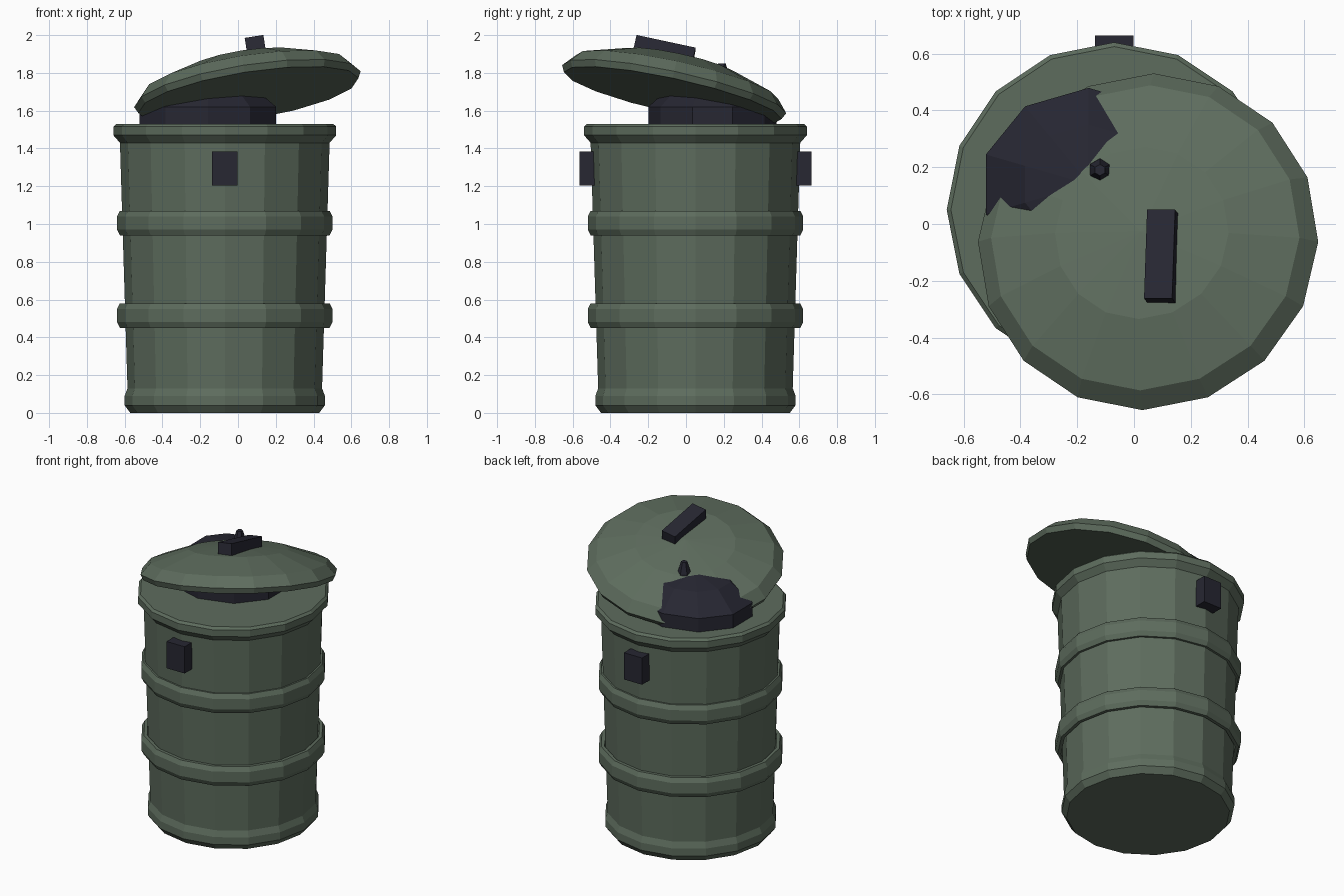
import bpy, bmesh, math
from mathutils import Matrix, Vector, Euler

if "Cube" in bpy.data.objects:
    bpy.data.objects.remove(bpy.data.objects["Cube"])

def material(name, rgb):
    m = bpy.data.materials.new(name)
    m.diffuse_color = (*rgb, 1)
    m.use_nodes = True
    m.node_tree.nodes["Principled BSDF"].inputs["Base Color"].default_value = m.diffuse_color
    return m

GREEN = material("dull green", (0.11, 0.15, 0.11))
DARK = material("dark bag grey", (0.02, 0.02, 0.032))

def finish(name, bm, mat, matrix):
    bmesh.ops.recalc_face_normals(bm, faces=bm.faces)
    me = bpy.data.meshes.new(name)
    bm.to_mesh(me)
    bm.free()
    me.materials.append(mat)
    ob = bpy.data.objects.new(name, me)
    ob.matrix_world = matrix
    bpy.context.collection.objects.link(ob)
    return ob

def lathe(name, profile, mat, matrix, n=16, closed=False):
    """Revolve (radius, z) points; open profiles are capped, closed ones form a ring."""
    bm = bmesh.new()
    rings = []
    for r, z in profile:
        if r == 0:
            rings.append([bm.verts.new((0, 0, z))] * n)
        else:
            rings.append([bm.verts.new((r * math.cos(2 * math.pi * i / n),
                                        r * math.sin(2 * math.pi * i / n), z)) for i in range(n)])
    pairs = list(zip(rings, rings[1:]))
    if closed:
        pairs.append((rings[-1], rings[0]))
    for a, b in pairs:
        for i in range(n):
            j = (i + 1) % n
            bm.faces.new(list(dict.fromkeys((a[i], a[j], b[j], b[i]))))
    if not closed:
        for ring, (r, z) in ((rings[0], profile[0]), (rings[-1], profile[-1])):
            if r > 0:
                bm.faces.new(ring)
    return finish(name, bm, mat, matrix)

def box(name, size, mat, matrix):
    bm = bmesh.new()
    bmesh.ops.create_cube(bm, size=1)
    bmesh.ops.scale(bm, vec=Vector(size), verts=bm.verts)
    return finish(name, bm, mat, matrix)

CAN = Matrix.Translation((-0.07, 0.05, 0))

# can body with foot and rolled rim
lathe("can_body", [(0.50, 0), (0.53, 0.04), (0.53, 0.09), (0.515, 0.13),
                   (0.555, 1.43), (0.59, 1.47), (0.59, 1.515), (0.575, 1.53)], GREEN, CAN)

# two raised hoops
for name, z in (("lower_hoop", 0.515), ("upper_hoop", 1.005)):
    lathe(name, [(0.534, -0.065), (0.555, -0.065), (0.57, -0.035), (0.57, 0.035),
                 (0.555, 0.065), (0.534, 0.065)], GREEN,
          CAN @ Matrix.Translation((0, 0, z)), closed=True)

# side handles, front and back
for name, s in (("front_handle", -1), ("back_handle", 1)):
    box(name, (0.135, 0.10, 0.18), DARK, CAN @ Matrix.Translation((0, s * 0.565, 1.295)))

# tilted domed lid and its grip
TILT = Euler((math.radians(-12.25), math.radians(-9), 0)).to_matrix().to_4x4()
lathe("lid", [(0.59, 0), (0.607, 0.035), (0.55, 0.10), (0.31, 0.18), (0, 0.205)],
      GREEN, Matrix.Translation((0.055, -0.07, 1.68)) @ TILT)
box("lid_grip", (0.10, 0.32, 0.09), DARK, Matrix.Translation((0.097, -0.115, 1.916)) @ TILT)

# rubbish bag bulging out under the lid, with its knot
bm = bmesh.new()
bmesh.ops.create_uvsphere(bm, u_segments=10, v_segments=5, radius=1)
bmesh.ops.scale(bm, vec=Vector((0.40, 0.357, 0.234)), verts=bm.verts)
finish("rubbish_bag", bm, DARK, Matrix.Translation((-0.16, 0.14, 1.548)))
lathe("bag_knot", [(0.045, 0), (0.04, 0.05), (0.02, 0.12)], DARK,
      Matrix.Translation((-0.12, 0.19, 1.73)) @ Matrix.Rotation(math.radians(30), 4, 'Z'), n=6)
